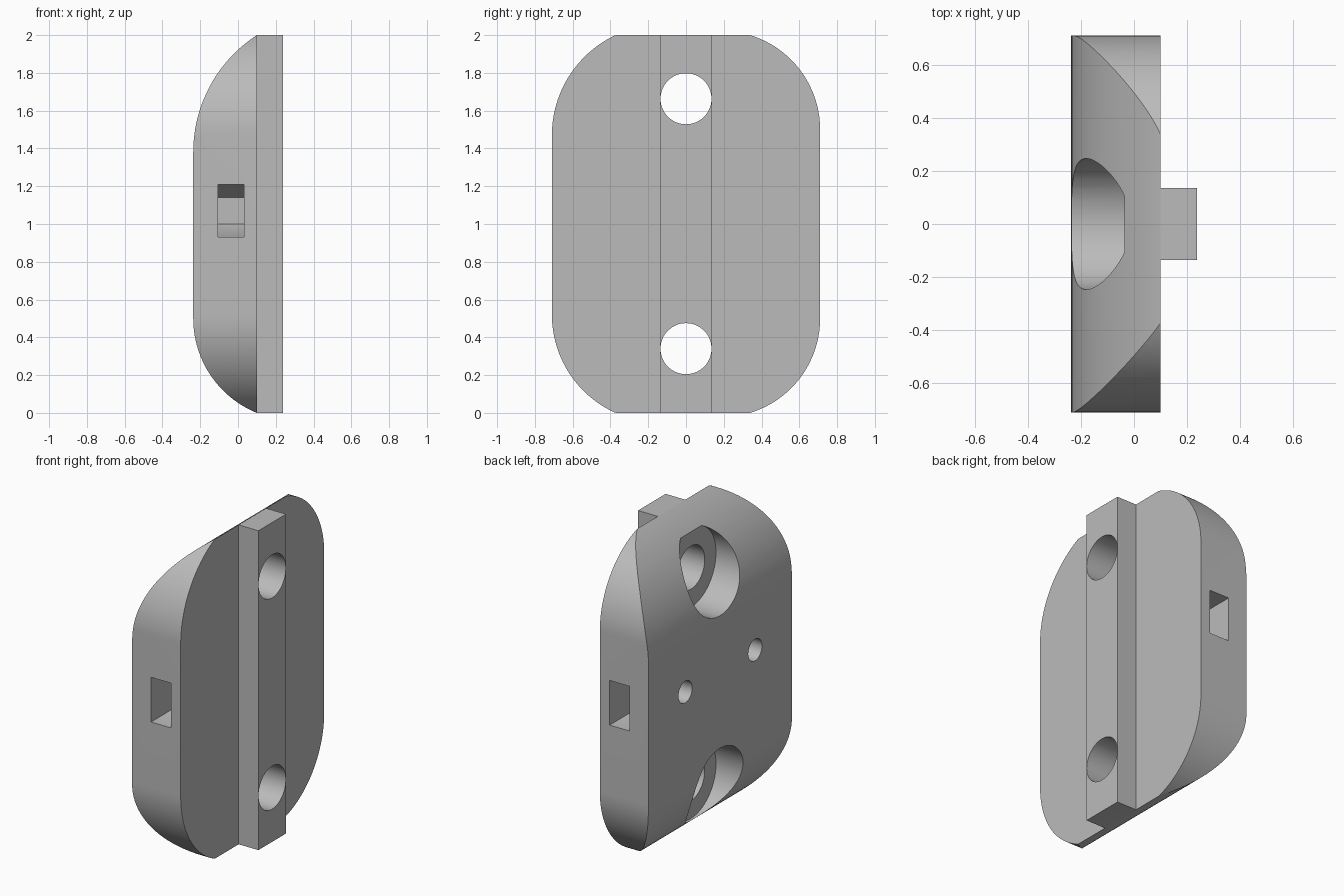
import bpy, bmesh
from math import asin, cos, sin, pi, hypot
from mathutils import Vector

cube = bpy.data.objects.get("Cube")
if cube:
    bpy.data.objects.remove(cube)

grey = bpy.data.materials.new("plain grey")
grey.use_nodes = True
colour = (0.5, 0.5, 0.5, 1)
grey.diffuse_color = colour
grey.node_tree.nodes["Principled BSDF"].inputs["Base Color"].default_value = colour


def prism(name, points, sweep):
    """Solid made by sweeping a closed outline along a vector."""
    bm = bmesh.new()
    face = bm.faces.new([bm.verts.new(p) for p in points])
    swept = bmesh.ops.extrude_face_region(bm, geom=[face])["geom"]
    bmesh.ops.translate(bm, vec=Vector(sweep),
                        verts=[v for v in swept if isinstance(v, bmesh.types.BMVert)])
    bmesh.ops.recalc_face_normals(bm, faces=bm.faces)
    mesh = bpy.data.meshes.new(name)
    bm.to_mesh(mesh)
    bm.free()
    mesh.materials.append(grey)
    obj = bpy.data.objects.new(name, mesh)
    bpy.context.collection.objects.link(obj)
    return obj


def cylinder_x(name, radius, y, z, x0, x1, sides=64):
    ring = [(x0, y + radius * cos(2 * pi * i / sides), z + radius * sin(2 * pi * i / sides))
            for i in range(sides)]
    return prism(name, ring, (x1 - x0, 0, 0))


def arc(side, end, z_start, z_end, steps=28):
    """Curve leaving a vertical side tangentially and stopping at an end point."""
    inset, rise = abs(end - side), abs(z_end - z_start)
    r = hypot(inset, rise) ** 2 / (2 * inset)
    top = asin(rise / r)
    du = 1 if end > side else -1
    dz = 1 if z_end > z_start else -1
    return [(side + du * r * (1 - cos(top * i / steps)), z_start + dz * r * sin(top * i / steps))
            for i in range(steps + 1)]


def combine(target, tool, operation):
    mod = target.modifiers.new(tool.name, "BOOLEAN")
    mod.operation, mod.solver, mod.object = operation, "EXACT", tool
    bpy.context.view_layer.objects.active = target
    bpy.ops.object.modifier_apply(modifier=mod.name)
    bpy.data.objects.remove(tool)


# Body: thickness profile crossed with the rounded face outline
BACK, FACE = -0.237, 0.1
thickness = arc(BACK, FACE, 0.5, 0)[::-1] + arc(BACK, FACE, 1.38, 2)
body = prism("mounting_block", [(x, -0.8, z) for x, z in thickness], (0, 1.6, 0))
outline = (arc(-0.71, -0.373, 0.52, 0)[::-1] + arc(-0.71, -0.373, 1.47, 2)
           + arc(0.71, 0.338, 1.5, 2)[::-1] + arc(0.71, 0.338, 0.5, 0))
combine(body, prism("outline", [(-0.5, y, z) for y, z in outline], (1, 0, 0)), "INTERSECT")

# Locating rail down the flat side
w = 0.1365
rail = prism("rail", [(FACE, -w, 0), (FACE, w, 0), (FACE, w, 2), (FACE, -w, 2)], (0.137, 0, 0))
combine(body, rail, "UNION")

# Two counterbored bolt holes
for z in (0.34, 1.663):
    combine(body, cylinder_x("counterbore", 0.247, 0, z, -0.5, -0.035), "DIFFERENCE")
    combine(body, cylinder_x("bolt_hole", 0.135, 0, z, -0.5, 0.5), "DIFFERENCE")

# Side slots ending in half a hexagon, each with a small screw hole
NUT_Y, NUT_Z, NUT_R = 0.345, 1.07, 0.14
for s in (-1, 1):
    pocket = [(0.8, -NUT_R), (0.8, NUT_R), (NUT_Y, NUT_R),
              (NUT_Y - NUT_R * sin(pi / 3), NUT_R / 2),
              (NUT_Y - NUT_R * sin(pi / 3), -NUT_R / 2), (NUT_Y, -NUT_R)]
    slot = prism("nut_slot", [(-0.105, s * y, NUT_Z + z) for y, z in pocket], (0.137, 0, 0))
    combine(body, slot, "DIFFERENCE")
    screw = cylinder_x("screw_hole", 0.068, s * NUT_Y, NUT_Z, -0.5, -0.03, 40)
    combine(body, screw, "DIFFERENCE")

bpy.ops.object.select_all(action="DESELECT")
body.select_set(True)
bpy.context.view_layer.objects.active = body
bpy.ops.object.shade_smooth_by_angle(angle=pi / 6)
